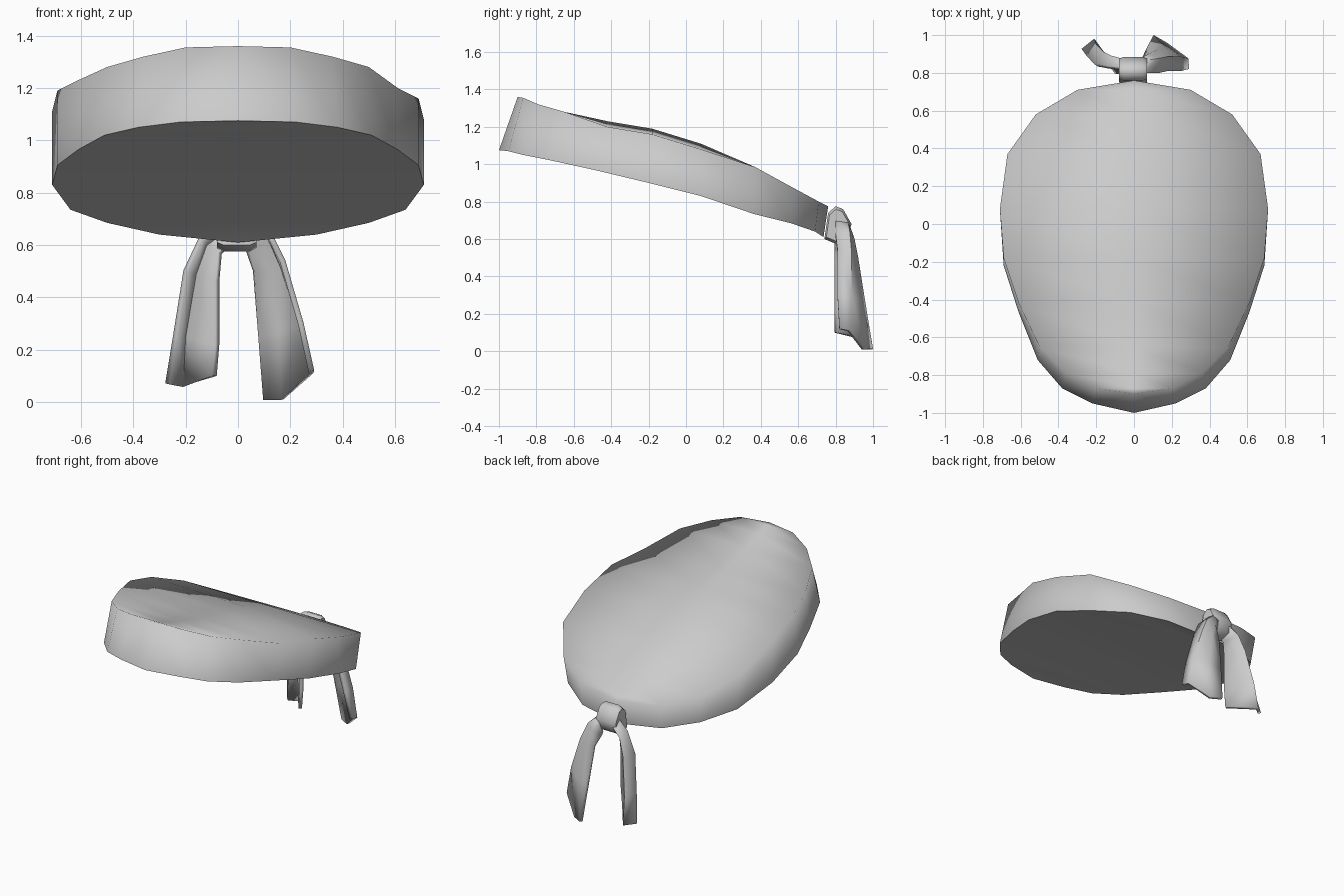
import bpy, bmesh
from mathutils import Vector

if "Cube" in bpy.data.objects:
    bpy.data.objects.remove(bpy.data.objects["Cube"])

cloth = bpy.data.materials.new("grey cloth")
cloth.diffuse_color = (0.6, 0.6, 0.6, 1)
cloth.use_nodes = True
cloth.node_tree.nodes["Principled BSDF"].inputs["Base Color"].default_value = cloth.diffuse_color


def finish(bm, name, angle=None, thickness=0):
    bmesh.ops.recalc_face_normals(bm, faces=bm.faces)
    me = bpy.data.meshes.new(name)
    bm.to_mesh(me)
    bm.free()
    me.materials.append(cloth)
    ob = bpy.data.objects.new(name, me)
    bpy.context.collection.objects.link(ob)
    if thickness:
        mod = ob.modifiers.new("thickness", "SOLIDIFY")
        mod.thickness = thickness
        mod.offset = 0
    bpy.ops.object.select_all(action="DESELECT")
    ob.select_set(True)
    bpy.context.view_layer.objects.active = ob
    if angle is None:
        bpy.ops.object.shade_smooth()
    else:
        bpy.ops.object.shade_smooth_by_angle(angle=angle)
    return ob


# Headband: half outline from front to back, upper rim then lower rim
top = [(0, -.90, 1.36), (.20, -.87, 1.355), (.36, -.79, 1.32), (.50, -.65, 1.28),
       (.61, -.42, 1.23), (.69, -.18, 1.19), (.71, .08, 1.11), (.67, .37, .985),
       (.52, .58, .87), (.30, .71, .80), (0, .76, .775)]
low = [(0, -1.0, 1.075), (.22, -.95, 1.07), (.38, -.87, 1.05), (.51, -.72, 1.02),
       (.61, -.47, .965), (.69, -.22, .905), (.71, .08, .83), (.64, .36, .735),
       (.50, .56, .685), (.30, .69, .64), (0, .735, .61)]
bm = bmesh.new()


def rim(half, dip):
    """Right, middle and left vertex at each station; the right side sags by dip."""
    rows = []
    for i, (x, y, z) in enumerate(half):
        if x == 0:
            v = bm.verts.new((0, y, z))
            rows.append((v, v, v))
        else:
            d = dip if 4 <= i <= 6 else 0
            rows.append((bm.verts.new((x, y, z - d)), bm.verts.new((0, y, z - d / 2)),
                         bm.verts.new((-x, y, z))))
    return rows


def face(*vs):
    vs = list(dict.fromkeys(vs))
    return bm.faces.new(vs)


upper, lower = rim(top, .03), rim(low, 0)
for i in range(len(top) - 1):
    for rows in (upper, lower):                      # crown and underside
        for k in (0, 1):
            face(rows[i][k], rows[i][k + 1], rows[i + 1][k + 1], rows[i + 1][k])
    for k in (0, 2):                                 # side wall
        face(upper[i][k], upper[i + 1][k], lower[i + 1][k], lower[i][k])
        bm.edges.get((lower[i][k], lower[i + 1][k])).smooth = False
finish(bm, "headband")

# Knot: strap profile (y, z) drawn across x
profile = [(.74, .60), (.76, .74), (.80, .775), (.84, .76), (.885, .68), (.86, .61), (.80, .575)]
bm = bmesh.new()
centre = Vector((0, .81, .67))
rings = []
for x, s in ((-.08, .85), (-.055, 1), (.045, 1), (.07, .85)):
    rings.append([bm.verts.new((x, centre.y + (y - centre.y) * s, centre.z + (z - centre.z) * s))
                  for y, z in profile])
for a, b in zip(rings, rings[1:]):
    for i in range(len(profile)):
        j = (i + 1) % len(profile)
        bm.faces.new((a[i], a[j], b[j], b[i]))
bm.faces.new(rings[0])
bm.faces.new(rings[-1])
finish(bm, "knot", 1.0)


# Hanging tails: folded sheets, each row runs from the outer to the inner edge
def tail(name, rows):
    global bm
    bm = bmesh.new()
    grid = [[bm.verts.new(p) for p in row] for row in rows]
    for a, b in zip(grid, grid[1:]):
        for i in range(len(a) - 1):
            bm.faces.new((a[i], a[i + 1], b[i + 1], b[i]))
    finish(bm, name, 1.0, .022)


tail("left_tail", [
    [(-.04, .82, .72), (-.04, .86, .66), (-.04, .80, .60)],
    [(-.14, .83, .63), (-.12, .88, .60), (-.07, .80, .57)],
    [(-.20, .84, .50), (-.16, .90, .49), (-.08, .80, .46)],
    [(-.24, .88, .25), (-.20, .94, .25), (-.08, .80, .22)],
    [(-.27, .92, .07), (-.21, .97, .06), (-.09, .80, .10)]])
tail("right_tail", [
    [(.04, .80, .71), (.04, .86, .70), (.04, .87, .65), (.04, .84, .59)],
    [(.13, .80, .62), (.12, .87, .63), (.08, .89, .60), (.04, .85, .57)],
    [(.17, .81, .54), (.17, .88, .52), (.12, .91, .50), (.06, .90, .50)],
    [(.24, .81, .30), (.24, .88, .30), (.16, .93, .27), (.08, .95, .25)],
    [(.28, .82, .12), (.28, .87, .11), (.17, .95, .01), (.10, .99, .01)]])
